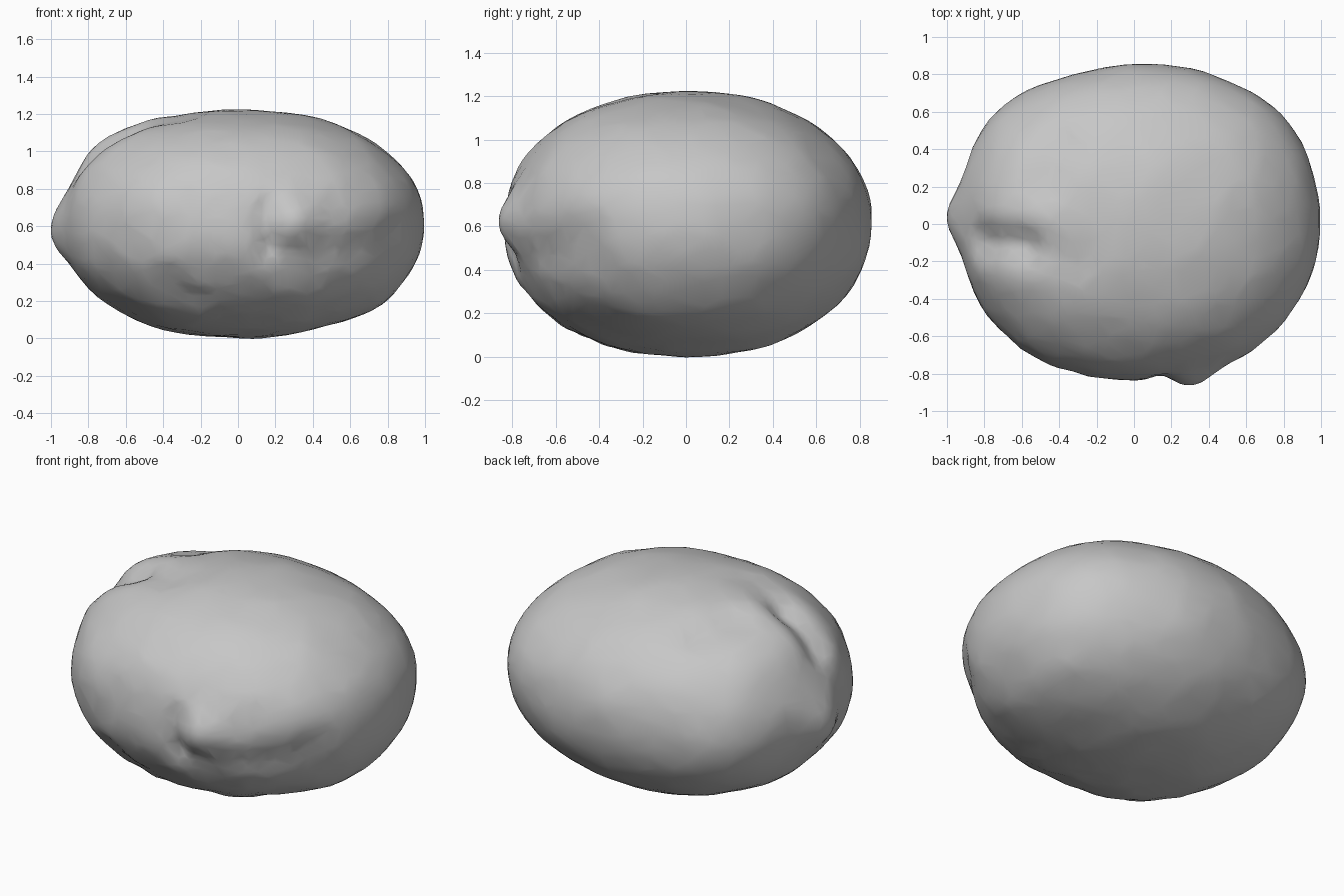
import bpy
import bmesh
from math import exp
from mathutils import Vector, noise

cube = bpy.data.objects.get("Cube")
if cube:
    bpy.data.objects.remove(cube, do_unlink=True)

CENTRE = Vector((0, 0, 0.612))
POWER = 2.16


def base_point(d):
    """Slightly boxy egg, a little shorter toward the pointed end."""
    size = Vector((0.99 if d.x > 0 else 0.93, 0.835, 0.61))
    total = sum(abs(d[i] / size[i]) ** POWER for i in range(3))
    return CENTRE + d * total ** (-1 / POWER)


def segment_distance(p, a, b):
    ab = b - a
    t = (p - a).dot(ab) / max(ab.length_squared, 1e-6)
    return (p - a - ab * min(max(t, 0), 1)).length


# Sculpted swellings (+) and hollows (-): start, end, radius, height
strokes = [
    ((-0.93, 0.04, 0.57), (-0.93, 0.04, 0.57), 0.15, 0.072),    # pointed tip
    ((0.30, -0.80, 0.62), (0.30, -0.80, 0.62), 0.12, 0.06),     # front knob
    ((0.15, -0.82, 0.70), (0.16, -0.82, 0.50), 0.06, -0.03),    # knob crease
    ((0.22, -0.80, 0.45), (0.70, -0.58, 0.50), 0.11, -0.025),   # fold below knob
    ((0.40, -0.76, 0.58), (0.75, -0.54, 0.68), 0.14, 0.015),
    ((-0.80, -0.09, 0.93), (-0.58, -0.11, 1.07), 0.09, -0.04),  # top furrow
    ((-0.58, -0.11, 1.07), (-0.30, -0.18, 1.15), 0.11, -0.018),
    ((-0.76, 0.04, 0.97), (-0.48, 0.03, 1.12), 0.11, 0.022),    # furrow lips
    ((-0.78, -0.25, 0.88), (-0.50, -0.28, 1.05), 0.12, 0.015),
    ((-0.70, 0.20, 1.00), (-0.68, 0.27, 0.99), 0.18, 0.03),     # top shoulder
    ((-0.46, 0.22, 1.09), (-0.38, 0.41, 1.06), 0.11, -0.028),   # top dent
    ((0.76, -0.12, 0.22), (0.76, 0.30, 0.22), 0.13, 0.02),      # lower rim
    ((0.82, -0.45, 0.46), (0.80, -0.48, 0.56), 0.11, -0.02),    # side dent
    ((-0.38, -0.70, 0.26), (-0.25, -0.66, 0.20), 0.10, -0.025), # front dent
    ((0.20, 0.82, 0.62), (0.20, 0.82, 0.62), 0.35, 0.025),      # full back
    ((0.78, 0.56, 0.66), (0.78, 0.56, 0.66), 0.36, 0.03),       # back corners
    ((-0.72, 0.56, 0.58), (-0.72, 0.56, 0.58), 0.32, 0.035),
    ((0.75, -0.56, 0.46), (0.75, -0.56, 0.46), 0.25, -0.015),
]
strokes = [(Vector(a), Vector(b), r, h) for a, b, r, h in strokes]

# Body, with its roughest skin on the lower front
bm = bmesh.new()
bmesh.ops.create_icosphere(bm, subdivisions=6, radius=1)
for v in bm.verts:
    d = v.co.normalized()
    p = base_point(d)
    out = Vector((d.x, d.y / 0.75, d.z / 0.4)).normalized()
    lift = sum(h * exp(-(segment_distance(p, a, b) / r) ** 2)
               for a, b, r, h in strokes)
    rough = 0.4 + max(0, -d.y) * max(0, 1.2 - p.z)
    lift += 0.009 * noise.noise(p * 3.5)
    lift += 0.009 * rough * noise.noise(p * 8)
    v.co = p + out * lift

mesh = bpy.data.meshes.new("rounded_stone")
bm.to_mesh(mesh)
bm.free()
stone = bpy.data.objects.new("rounded_stone", mesh)
bpy.context.collection.objects.link(stone)

# Plain grey material
grey = bpy.data.materials.new("stone grey")
grey.use_nodes = True
colour = (0.57, 0.57, 0.57, 1)
grey.diffuse_color = colour
grey.node_tree.nodes["Principled BSDF"].inputs["Base Color"].default_value = colour
mesh.materials.append(grey)

bpy.context.view_layer.objects.active = stone
stone.select_set(True)
bpy.ops.object.shade_smooth_by_angle(angle=0.52)

# Coarse, uneven facets
facets = stone.modifiers.new("facets", "DECIMATE")
facets.ratio = 0.16
